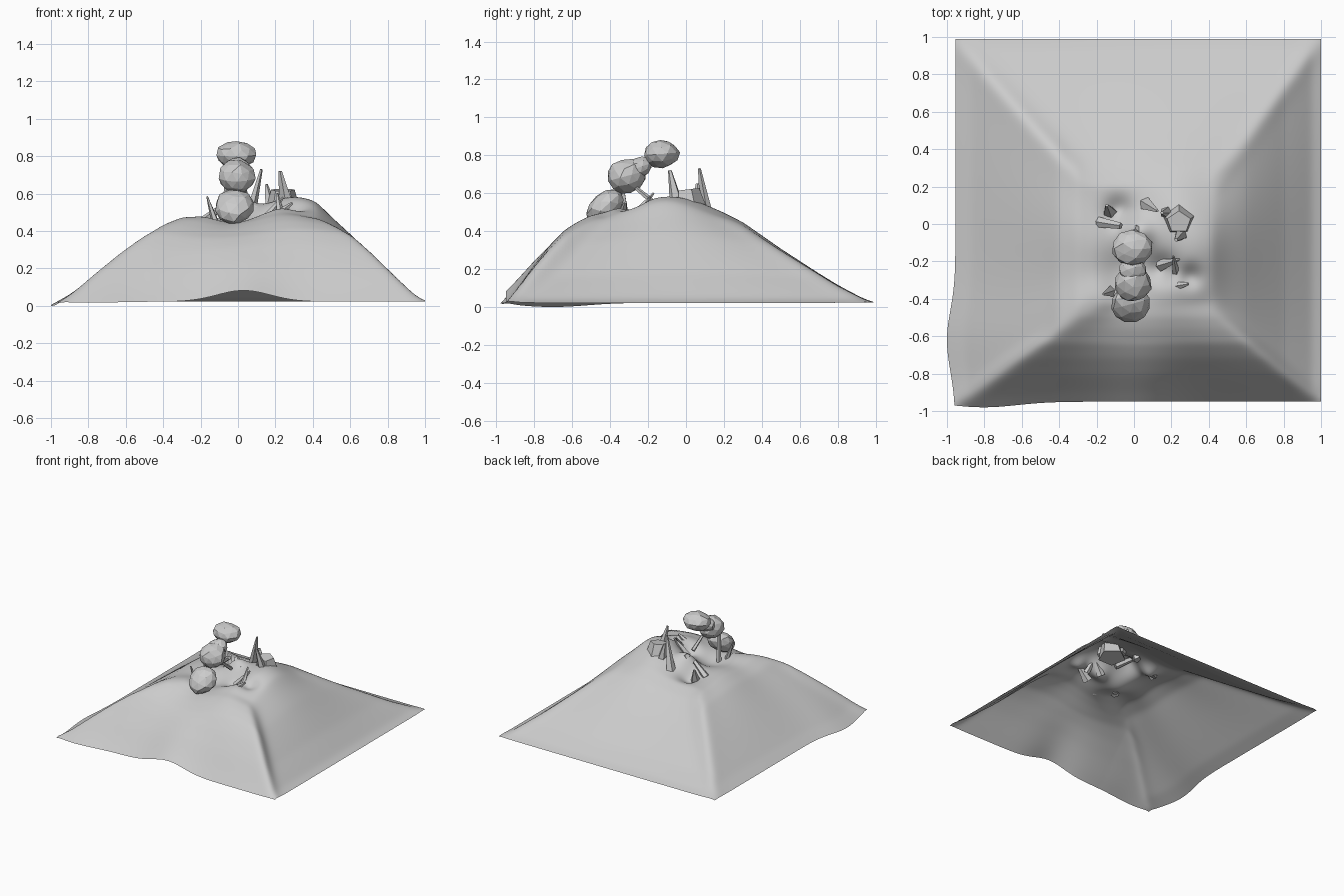
import bpy, bmesh, math, random
from mathutils import Vector, Matrix

if "Cube" in bpy.data.objects:
    bpy.data.objects.remove(bpy.data.objects["Cube"])

random.seed(4)


def interp(pts, v):
    for (a, za), (b, zb) in zip(pts, pts[1:]):
        if v <= b:
            return za + (zb - za) * (v - a) / (b - a)
    return pts[-1][1]


def gauss(x, y, cx, cy, s):
    return math.exp(-((x - cx) ** 2 + (y - cy) ** 2) / (2 * s * s))


def finish(bm, name, smooth=False):
    bmesh.ops.recalc_face_normals(bm, faces=bm.faces)
    mesh = bpy.data.meshes.new(name)
    bm.to_mesh(mesh)
    bm.free()
    for p in mesh.polygons:
        p.use_smooth = smooth
    ob = bpy.data.objects.new(name, mesh)
    bpy.context.collection.objects.link(ob)
    return ob


# Relative slope profiles, hem (0) to crest rim (1), for the four sides
LEFT = [(0, 0), (.12, .115), (.48, .56), (.75, .89), (.89, .99), (1, 1)]
RIGHT = [(0, 0), (.086, .04), (.345, .29), (.69, .68), (.86, .85), (1, 1)]
FRONT = [(0, 0), (.1, .14), (.28, .41), (.45, .64), (.6, .81), (.75, .91), (.87, .97), (1, 1)]
BACK = [(0, 0), (.07, .04), (.24, .19), (.62, .60), (.87, .89), (1, 1)]
X0, X1, Y0, Y1 = -.22, .42, -.43, .2      # crest rectangle
HEM = .022


def crest(x, y):
    z = .442 + .13 * gauss(x, y, .32, -.12, .17) + .05 * gauss(x, y, .2, .1, .13)
    z += .03 * gauss(x, y, -.25, -.1, .13) + .035 * gauss(x, y, -.2, -.4, .08)
    z += .09 * gauss(x, y, .02, -.04, .06) + .04 * gauss(x, y, .22, -.38, .1)
    z -= .07 * gauss(x, y, .15, -.24, .05) + .05 * gauss(x, y, .3, -.28, .04)
    z -= .06 * gauss(x, y, -.08, .07, .05) + .04 * gauss(x, y, -.05, -.25, .08)
    return z


def height(x, y):
    ts = ((x + .955) / (X0 + .955), (1 - x) / (1 - X1),
          (y + .95) / (Y0 + .95), (.99 - y) / (.99 - Y1))
    lo = min(ts)
    ws = [math.exp(-(t - lo) / .04) for t in ts]
    s = sum(w * interp(p, t) for w, p, t in zip(ws, (LEFT, RIGHT, FRONT, BACK), ts)) / sum(ws)
    # crest height of the rim point this slope runs up to
    if lo < 1:
        cx, cy = (X0 + X1) / 2, (Y0 + Y1) / 2
        ox, oy = .0225, .02
        sx = (X1 - X0) / 2 * lo + .9775 * (1 - lo)
        sy = (Y1 - Y0) / 2 * lo + .97 * (1 - lo)
        u = (x - cx * lo - ox * (1 - lo)) / sx
        v = (y - cy * lo - oy * (1 - lo)) / sy
        x = cx + max(-1, min(1, u)) * (X1 - X0) / 2
        y = cy + max(-1, min(1, v)) * (Y1 - Y0) / 2
    return HEM + (crest(x, y) - HEM) * s


# Draped mound: a single open sheet with a wavy front and left hem
N = 130
Z = [[height(-.955 + 1.955 * i / N, -.95 + 1.94 * j / N) for i in range(N + 1)] for j in range(N + 1)]
for _ in range(4):      # soften creases, keep the hem
    Z = [[Z[j][i] if i in (0, N) or j in (0, N) else
          .5 * Z[j][i] + .125 * (Z[j - 1][i] + Z[j + 1][i] + Z[j][i - 1] + Z[j][i + 1])
          for i in range(N + 1)] for j in range(N + 1)]
bm = bmesh.new()
rows = []
for j in range(N + 1):
    row = []
    for i in range(N + 1):
        x, y, z = -.955 + 1.955 * i / N, -.95 + 1.94 * j / N, Z[j][i]
        fl, ff = max(0, 1 - i / N * 4), max(0, 1 - j / N * 6)
        z += .06 * ff * math.exp(-((x - .03) / .2) ** 2)
        dx = -.045 * fl * math.exp(-((y + .62) / .22) ** 2)
        dy = -.03 * ff * math.exp(-((x + .8) / .25) ** 2)
        z -= .022 * fl * math.exp(-((y + .7) / .25) ** 2)
        row.append(bm.verts.new((x + dx, y + dy, max(z, 0))))
    rows.append(row)
for j in range(N):
    for i in range(N):
        bm.faces.new((rows[j][i], rows[j][i + 1], rows[j + 1][i + 1], rows[j + 1][i]))
finish(bm, "draped_mound", True)


# Faceted boulders stacked in a leaning arch
def boulder(name, loc, size, tilt=0):
    bm = bmesh.new()
    bmesh.ops.create_icosphere(bm, subdivisions=2, radius=1)
    for v in bm.verts:
        v.co *= random.uniform(.94, 1.06)
    m = Matrix.Translation(loc) @ Matrix.Rotation(math.radians(tilt), 4, 'X') @ Matrix.Diagonal((*size, 1))
    bmesh.ops.transform(bm, matrix=m, verts=bm.verts)
    finish(bm, name)


boulder("lower_boulder", (-.02, -.425, .53), (.105, .115, .075), 42)
boulder("middle_boulder", (-.005, -.315, .69), (.1, .105, .09), 15)
boulder("boulder_neck", (-.005, -.25, .735), (.075, .075, .055), 20)
boulder("top_boulder", (-.01, -.128, .807), (.107, .095, .073), 5)


# Tapered shards and struts around the crest
def shard(name, base, tip, w, d, taper=.2):
    a, b = Vector(base), Vector(tip)
    bm = bmesh.new()
    bmesh.ops.create_cone(bm, cap_ends=True, segments=5, radius1=1, radius2=taper, depth=1)
    rot = (b - a).to_track_quat('Z', 'Y').to_matrix().to_4x4()
    m = Matrix.Translation((a + b) / 2) @ rot @ Matrix.Diagonal((w, d, (b - a).length, 1))
    bmesh.ops.transform(bm, matrix=m, verts=bm.verts)
    finish(bm, name)


SHARDS = [
    ("tall_shard", (.06, .11, .47), (.125, .07, .73), .04, .03),
    ("wide_shard", (.265, -.04, .5), (.225, -.085, .72), .05, .04),
    ("stump_rock", (.24, .03, .46), (.24, .01, .62), .11, .1),
    ("stump_point", (.18, .06, .5), (.15, .06, .65), .04, .04),
    ("left_shard", (-.12, -.36, .44), (-.165, -.375, .585), .035, .02),
    ("back_left_shard", (-.13, .06, .42), (-.145, .1, .53), .04, .03),
    ("crest_shard_a", (.14, -.22, .45), (.24, -.19, .58), .035, .03),
    ("crest_shard_b", (.17, -.34, .45), (.29, -.32, .55), .04, .035),
    ("crest_shard_c", (.23, -.28, .47), (.21, -.17, .6), .025, .025),
    ("strut_right", (.05, -.16, .54), (.03, -.29, .65), .016, .016),
    ("strut_left", (-.08, -.31, .42), (-.06, -.34, .65), .02, .02),
    ("curved_arm_a", (-.19, .01, .45), (-.07, -.01, .54), .03, .025),
    ("curved_arm_b", (.1, -.1, .5), (0, -.02, .56), .035, .03),
]
for s in SHARDS:
    shard(*s, taper=.6 if any(k in s[0] for k in ("strut", "arm", "rock")) else .22)
